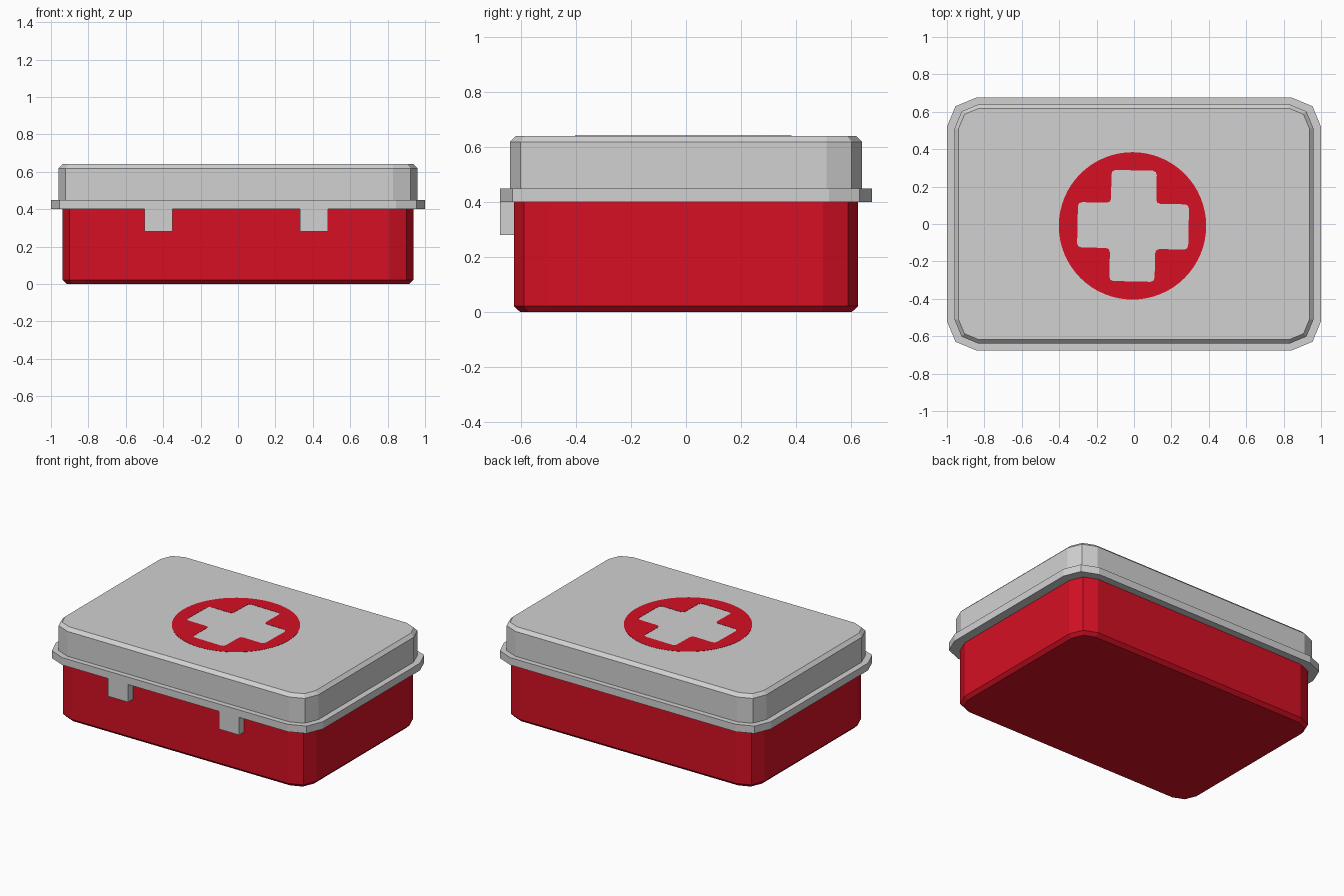
import bpy, bmesh, math

if "Cube" in bpy.data.objects:
    bpy.data.objects.remove(bpy.data.objects["Cube"])


def material(name, rgb):
    m = bpy.data.materials.new(name)
    m.diffuse_color = (*rgb, 1.0)
    m.use_nodes = True
    m.node_tree.nodes["Principled BSDF"].inputs["Base Color"].default_value = m.diffuse_color
    return m


RED = material("red", (0.66, 0.005, 0.017))
GREY = material("light_grey", (0.64, 0.64, 0.64))


def outline(hx, hy, r, z):
    """Rectangle whose corners are rounded in two flat facets."""
    pts = []
    for k, (sx, sy) in enumerate([(1, 1), (-1, 1), (-1, -1), (1, -1)]):
        for i in range(3):
            a = math.radians(90 * k + 45 * i)
            pts.append((sx * (hx - r) + r * math.cos(a),
                        sy * (hy - r) + r * math.sin(a), z))
    return pts


def finish(name, bm, mat):
    bmesh.ops.recalc_face_normals(bm, faces=bm.faces)
    me = bpy.data.meshes.new(name)
    bm.to_mesh(me)
    bm.free()
    me.materials.append(mat)
    ob = bpy.data.objects.new(name, me)
    bpy.context.collection.objects.link(ob)
    return ob


def loft(name, sections, mat):
    """Closed solid through stacked outlines (hx, hy, r, z)."""
    bm = bmesh.new()
    rings = [[bm.verts.new(p) for p in outline(*s)] for s in sections]
    for a, b in zip(rings, rings[1:]):
        for i in range(len(a)):
            j = (i + 1) % len(a)
            bm.faces.new((a[i], a[j], b[j], b[i]))
    bm.faces.new(rings[0][::-1])
    bm.faces.new(rings[-1])
    return finish(name, bm, mat)


# Lower tray with a bevelled bottom edge
loft("box_body", [(0.917, 0.602, 0.105, 0.0), (0.938, 0.625, 0.127, 0.022),
                  (0.938, 0.625, 0.127, 0.41)], RED)

# Lid with projecting rim and bevelled top edge
loft("lid", [(1.0, 0.675, 0.155, 0.40), (1.0, 0.675, 0.155, 0.45),
             (0.96, 0.64, 0.13, 0.45), (0.96, 0.64, 0.13, 0.618),
             (0.938, 0.618, 0.108, 0.64)], GREY)

# Two front latches hanging from the rim
for side, cx in (("left", -0.425), ("right", 0.407)):
    bm = bmesh.new()
    bmesh.ops.create_cube(bm, size=1.0)
    for v in bm.verts:
        v.co.x = cx + v.co.x * 0.15
        v.co.y = -0.65 + v.co.y * 0.05
        v.co.z = 0.3425 + v.co.z * 0.125
    finish("latch_" + side, bm, GREY)


# Emblem: thin red disc with a soft-cornered cross cut out
def cross_points(arm, half, soft):
    corners = []
    for k in range(4):
        c, s = round(math.cos(k * math.pi / 2)), round(math.sin(k * math.pi / 2))
        for x, y in ((arm, -half), (arm, half), (half, half)):
            corners.append((x * c - y * s, x * s + y * c))
    pts = []
    for i, p in enumerate(corners):
        for q, t in ((corners[i - 1], 1.0), (None, 0), (corners[(i + 1) % 12], 1.0)):
            if q:
                d = math.dist(p, q)
                pts.append((p[0] + (q[0] - p[0]) * soft / d,
                            p[1] + (q[1] - p[1]) * soft / d))
            else:
                a, b = corners[i - 1], corners[(i + 1) % 12]
                da, db = math.dist(p, a), math.dist(p, b)
                pts.append((p[0] + 0.28 * soft * ((a[0] - p[0]) / da + (b[0] - p[0]) / db),
                            p[1] + 0.28 * soft * ((a[1] - p[1]) / da + (b[1] - p[1]) / db)))
    t = math.radians(-1.2)
    return [(x * math.cos(t) - y * math.sin(t) + 0.003,
             x * math.sin(t) + y * math.cos(t)) for x, y in pts]


disc = [(0.394 * math.cos(2 * math.pi * i / 64),
         0.394 * math.sin(2 * math.pi * i / 64)) for i in range(64)]
curve = bpy.data.curves.new("lid_emblem", 'CURVE')
curve.dimensions = '2D'
curve.fill_mode = 'BOTH'
curve.extrude = 0.001
for pts in (disc, cross_points(0.297, 0.121, 0.022)):
    sp = curve.splines.new('POLY')
    sp.points.add(len(pts) - 1)
    for p, (x, y) in zip(sp.points, pts):
        p.co = (x, y, 0, 1)
    sp.use_cyclic_u = True
curve.materials.append(RED)
emblem = bpy.data.objects.new("lid_emblem", curve)
emblem.location = (-0.008, -0.01, 0.6405)
bpy.context.collection.objects.link(emblem)
bpy.context.view_layer.objects.active = emblem
emblem.select_set(True)
bpy.ops.object.convert(target='MESH')
